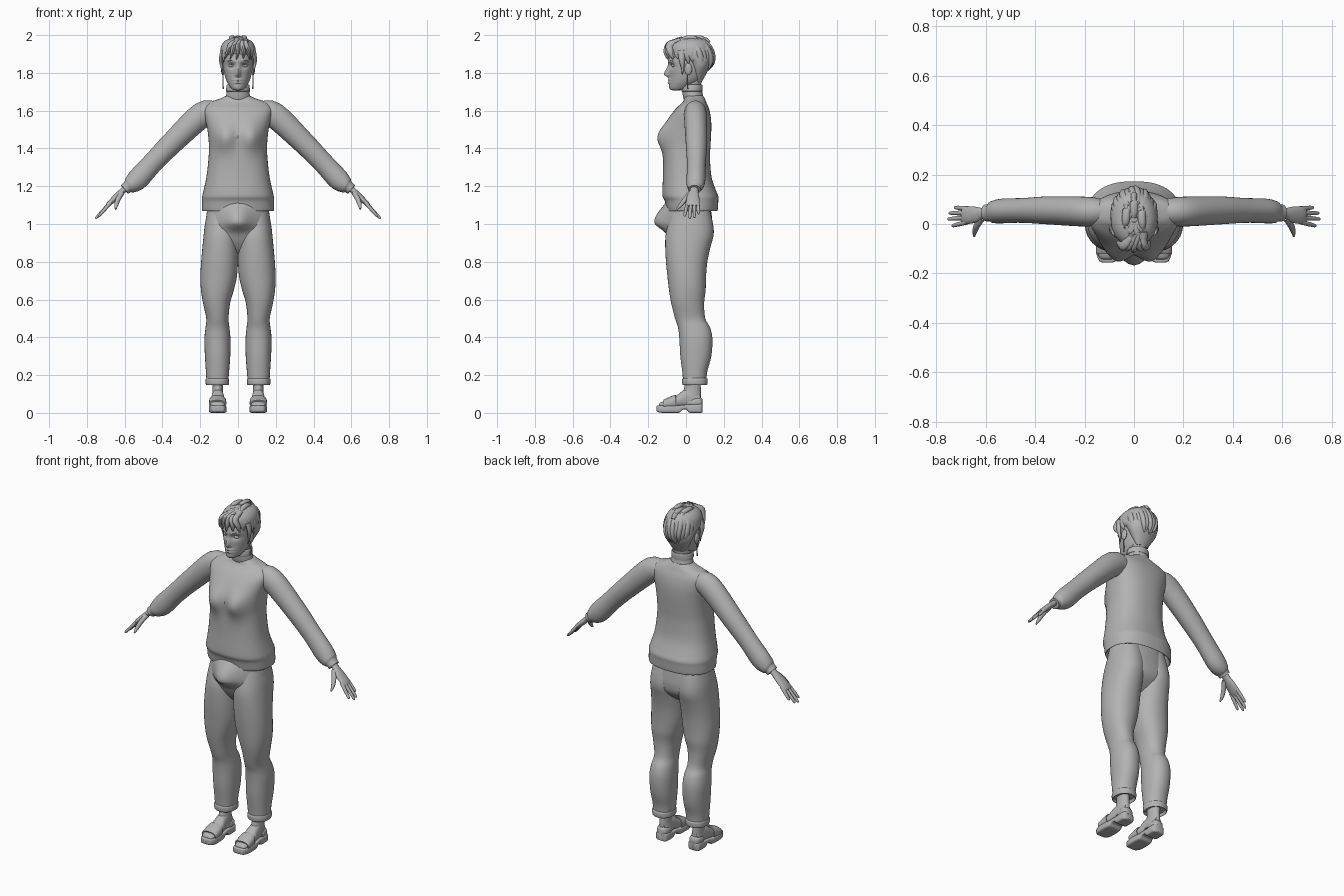
import bpy, bmesh, math, random
from mathutils import Vector

X, Y, Z = Vector((1, 0, 0)), Vector((0, 1, 0)), Vector((0, 0, 1))
grey = bpy.data.materials.new("plain grey")
grey.diffuse_color = (0.45, 0.45, 0.45, 1)


def gauss(d, s):
    return math.exp(-(d / s) ** 2)


def power(c, e):
    return math.copysign(abs(c) ** (2 / e), c)


def resample(pts, k):
    # Smooth spline through the given rows
    out = []
    for i in range(len(pts) - 1):
        p = [pts[max(i - 1, 0)], pts[i], pts[i + 1], pts[min(i + 2, len(pts) - 1)]]
        for j in range(k):
            t = j / k
            out.append([0.5 * (2 * b + (c - a) * t + (2 * a - 5 * b + 4 * c - d) * t * t
                               + (3 * b - a - 3 * c + d) * t ** 3) for a, b, c, d in zip(*p)])
    return out + [list(pts[-1])]


def finish(name, bm, mirror, angle=50):
    bmesh.ops.recalc_face_normals(bm, faces=bm.faces)
    me = bpy.data.meshes.new(name)
    bm.to_mesh(me)
    bm.free()
    me.materials.append(grey)
    ob = bpy.data.objects.new(name, me)
    bpy.context.collection.objects.link(ob)
    bpy.ops.object.select_all(action='DESELECT')
    ob.select_set(True)
    bpy.context.view_layer.objects.active = ob
    bpy.ops.object.shade_smooth_by_angle(angle=math.radians(angle))
    if mirror:
        ob.modifiers.new("mirror", 'MIRROR').use_mirror_merge = False
    return ob


def tube(name, pts, frame=None, n=32, k=4, e=2.0, mirror=False, deform=None):
    # Rows are x, y, z and two radii; rings follow the path or a fixed frame
    rows = resample(pts, k)
    bm = bmesh.new()
    rings = []
    for i, r in enumerate(rows):
        c = Vector(r[:3])
        if frame:
            a, b = frame
        else:
            t = (Vector(rows[min(i + 1, len(rows) - 1)][:3]) - Vector(rows[max(i - 1, 0)][:3])).normalized()
            ref = Y if abs(t.y) < 0.9 else X
            a = (ref - t * ref.dot(t)).normalized()
            b = t.cross(a)
        ring = []
        for j in range(n):
            w = 2 * math.pi * j / n
            v = c + a * max(r[3], .001) * power(math.cos(w), e) + b * max(r[4], .001) * power(math.sin(w), e)
            ring.append(bm.verts.new(deform(v) if deform else v))
        rings.append(ring)
    for p, q in zip(rings, rings[1:]):
        for j in range(n):
            bm.faces.new((p[j], p[(j + 1) % n], q[(j + 1) % n], q[j]))
    bm.faces.new(rings[0])
    bm.faces.new(rings[-1])
    return finish(name, bm, mirror)


def body(name, rows, **kw):
    # Horizontal rings: z, left x, right x, front y, back y
    pts = [((l + r) / 2, (f + b) / 2, z, (r - l) / 2, (b - f) / 2) for z, l, r, f, b in rows]
    return tube(name, pts, frame=(X, Y), **kw)


def centred(rows):
    return [(z, -w, w, f, b) for z, w, f, b in rows]


def ball(name, c, s, mirror=False):
    bm = bmesh.new()
    bmesh.ops.create_uvsphere(bm, u_segments=20, v_segments=12, radius=1)
    for v in bm.verts:
        v.co = Vector(c) + Vector((v.co.x * s[0], v.co.y * s[1], v.co.z * s[2]))
    return finish(name, bm, mirror)


# Sweater with bust and a turned-in hem
def bust(v):
    if v.y < 0.02:
        v.y -= 0.045 * gauss(abs(v.x) - .07, .06) * gauss(v.z - 1.455, .07)
    return v


body("sweater", centred([
    (1.13, .165, -.085, .145), (1.085, .175, -.09, .155), (1.07, .184, -.097, .163),
    (1.075, .19, -.102, .168), (1.12, .19, -.112, .171), (1.145, .19, -.124, .172),
    (1.18, .182, -.125, .158), (1.25, .167, -.122, .135), (1.35, .156, -.12, .127),
    (1.42, .154, -.114, .13), (1.50, .162, -.112, .134), (1.56, .175, -.09, .132),
    (1.61, .183, -.055, .122), (1.643, .155, -.02, .108), (1.662, .10, -.01, .1),
    (1.68, .06, -.005, .09)]), n=64, e=2.4, deform=bust)

# Rolled collar and neck
body("collar", centred([
    (1.66, .062, -.012, .088), (1.675, .064, -.016, .09), (1.70, .06, -.02, .086),
    (1.705, .063, -.024, .088), (1.73, .061, -.022, .088), (1.738, .056, -.016, .084),
    (1.725, .05, -.01, .078)]))
body("neck", centred([(1.68, .045, -.01, .075), (1.74, .046, -.015, .08), (1.80, .05, -.03, .09)]))

# Sleeves
tube("sleeve", [(.12, .05, 1.585, .05, .058), (.19, .05, 1.578, .06, .068), (.34, .055, 1.438, .057, .06),
                (.45, .055, 1.325, .05, .055), (.53, .053, 1.238, .05, .057), (.57, .048, 1.205, .045, .044),
                (.585, .046, 1.195, .036, .032), (.60, .045, 1.182, .034, .03)], mirror=True)

# Hands
tube("palm", [(.57, .044, 1.215, .022, .018), (.612, .043, 1.175, .022, .016), (.64, .038, 1.148, .032, .016),
              (.68, .036, 1.11, .036, .013), (.695, .036, 1.095, .032, .008)], n=20, mirror=True)
for label, y0, tip in (("index", .008, (.738, -.008, 1.04)), ("middle", .026, (.755, .02, 1.028)),
                       ("ring", .045, (.75, .044, 1.032)), ("little", .062, (.727, .067, 1.052))):
    a, b = Vector((.675, y0, 1.113)), Vector(tip)
    tube(label + "_finger", [(*a.lerp(b, t), r, r) for t, r in
                             ((0, .010), (.5, .0092), (.9, .007), (1, .002))], n=12, mirror=True)
tube("thumb", [(.615, .025, 1.165, .014, .014), (.635, -.005, 1.13, .013, .013),
               (.645, -.03, 1.098, .010, .010), (.647, -.05, 1.078, .004, .004)], n=12, mirror=True)


# Trousers: hips with a front bulge, two legs, turned-up cuffs
def bulge(v):
    if v.y < 0:
        v.y -= .068 * gauss(v.x, .075) * gauss(v.z - 1.01, .09 if v.z > 1.01 else .045)
    return v


body("trouser_hips", centred([
    (1.14, .15, -.08, .125), (1.09, .16, -.095, .13), (1.03, .17, -.10, .138), (.97, .175, -.098, .142),
    (.92, .165, -.09, .13), (.87, .12, -.06, .08), (.84, .05, -.03, .03)]), n=64, k=6, e=2.3, deform=bulge)
body("trouser_leg", [
    (1.10, .01, .155, -.07, .12), (1.0, .0, .175, -.095, .143), (.94, -.002, .182, -.108, .146),
    (.88, -.002, .188, -.11, .13), (.80, .0, .195, -.106, .113), (.72, .006, .199, -.098, .106),
    (.65, .022, .196, -.09, .104), (.58, .042, .185, -.078, .096), (.50, .05, .168, -.058, .102),
    (.45, .045, .172, -.042, .128), (.39, .04, .178, -.035, .14), (.30, .041, .175, -.03, .134),
    (.22, .047, .17, -.02, .113), (.17, .051, .167, -.015, .108)], n=40, e=2.2, mirror=True)
body("trouser_cuff", [
    (.185, .054, .166, -.012, .106), (.178, .048, .171, -.02, .114), (.155, .048, .171, -.02, .114),
    (.148, .053, .166, -.015, .109), (.165, .058, .161, -.01, .104)], e=2.2, mirror=True)

# Ankles, feet and platform sandals
body("ankle", [(.20, .078, .138, -.01, .078), (.14, .08, .135, -.008, .078), (.10, .078, .136, -.02, .08),
               (.05, .072, .138, -.03, .08)], n=24, mirror=True)


def along_foot(name, rows, e, n=28):
    # Upright rings: y, left x, right x, bottom z, top z
    tube(name, [((l + r) / 2, y, (b + t) / 2, (r - l) / 2, (t - b) / 2) for y, l, r, b, t in rows],
         frame=(X, Z), e=e, n=n, mirror=True)


along_foot("foot", [(-.143, .088, .125, .03, .045), (-.135, .075, .14, .028, .055), (-.10, .067, .15, .028, .068),
                    (-.05, .068, .146, .028, .092), (-.01, .073, .141, .028, .122), (.03, .077, .137, .028, .13),
                    (.075, .084, .13, .028, .10)], 2.2)
along_foot("sandal_sole", [(-.156, .09, .125, .015, .035), (-.15, .073, .14, .005, .04), (-.12, .062, .152, 0, .04),
                           (-.07, .061, .154, 0, .04), (-.035, .065, .15, .001, .04), (-.018, .067, .147, .016, .042),
                           (.004, .068, .145, .016, .044), (.018, .068, .145, .001, .045),
                           (.06, .068, .145, 0, .048), (.08, .072, .141, 0, .048), (.088, .085, .128, .004, .045)], 5)
along_foot("toe_strap", [(-.118, .064, .153, .02, .066), (-.115, .062, .154, .02, .072),
                         (-.06, .062, .153, .02, .095), (-.055, .066, .149, .02, .09)], 2.4)
along_foot("heel_counter", [(.03, .074, .14, .03, .075), (.04, .071, .142, .03, .08),
                            (.075, .075, .138, .03, .082), (.088, .09, .123, .035, .07)], 2.6)


# Head with nose, lips, brow and eye sockets shaped into the front
def features(v):
    if v.y < 0:
        x, z = abs(v.x), v.z
        v.y -= .028 * gauss(x, .012) * gauss(z - 1.792, .014 if z < 1.792 else .036)
        v.y += .014 * gauss(x - .034, .021) * gauss(z - 1.838, .015)
        v.y -= .005 * gauss(x - .036, .03) * gauss(z - 1.863, .01)
        v.y -= .009 * gauss(x, .024) * (gauss(z - 1.763, .006) + gauss(z - 1.749, .006))
    return v


body("head", centred([
    (1.708, .012, -.07, -.03), (1.712, .03, -.084, .0), (1.728, .044, -.09, .035), (1.755, .06, -.088, .075),
    (1.785, .07, -.088, .095), (1.82, .077, -.09, .105), (1.86, .08, -.094, .115), (1.90, .08, -.09, .12),
    (1.95, .062, -.06, .10), (1.975, .03, -.02, .06)]), n=96, k=8, deform=features)
ball("eyes", (.034, -.063, 1.838), (.017, .013, .009), True)
for z, dz in ((1.846, .004), (1.867, .004)):
    label = "eyelid" if z < 1.85 else "eyebrow"
    y = -.07 if z < 1.85 else -.082
    tube(label, [(.015, y - .006, z - dz, .002, .002), (.034, y - .004, z, .004, .003),
                 (.054, y + .012, z - dz, .002, .002)], n=8, mirror=True)
ball("ears", (.08, .012, 1.82), (.01, .02, .032), True)
tube("earring", [(.08, .008, 1.79, .003, .003), (.079, .008, 1.745, .003, .003),
                 (.079, .008, 1.715, .004, .004)], n=8, mirror=True)

# Short hair: a cap covered with swept locks
body("hair_cap", centred([
    (1.75, .035, .05, .082), (1.79, .062, .03, .105), (1.83, .084, .018, .125), (1.865, .092, -.01, .135),
    (1.895, .095, -.085, .138), (1.94, .09, -.09, .132), (1.97, .068, -.065, .11), (1.987, .03, -.02, .07)]), n=40)
random.seed(4)
count = 30
for i in range(count):
    az = 2 * math.pi * i / count
    back = (1 + math.sin(az)) / 2
    end = math.radians(80 + 42 * back + random.uniform(-9, 9))
    swirl = random.uniform(.25, .6) * (1 if math.cos(az) > -.3 else -1)
    lift = random.uniform(.97, 1.04)
    pts = []
    for j in range(6):
        t = j / 5
        phi, w = .12 + (end - .12) * t, az + swirl * (t - .6)
        s = lift * (1 - .12 * max(0, t - .75) * back)
        r = (.013, .019, .022, .021, .016, .003)[j]
        pts.append((.088 * s * math.sin(phi) * math.cos(w), .022 + .112 * s * math.sin(phi) * math.sin(w),
                    1.872 + .109 * s * math.cos(phi), r, r * .75))
    tube("hair_lock", pts, n=10, k=3)

# Loose fringe, side strands and raised crown tufts
for x in (-.055, -.03, .0, .03, .06):
    tube("fringe_lock", [(x * .3 + .02, -.03, 1.975, .014, .012), (x * .7, -.085, 1.95, .02, .014),
                         (x, -.103 + abs(x) * .35, 1.91, .016, .01),
                         (x * 1.15 - .008, -.098 + abs(x) * .5, 1.872, .002, .002)], n=10)
tube("side_strand", [(.082, -.025, 1.92, .02, .012), (.091, -.022, 1.87, .016, .01),
                     (.085, -.018, 1.825, .008, .006), (.08, -.02, 1.79, .002, .002)], n=10, mirror=True)
for x, y in ((-.03, .03), (.0, .06), (.03, .02)):
    tube("crown_tuft", [(x, y + .06, 1.955, .014, .012), (x, y + .03, 1.982, .016, .013),
                        (x * 1.1, y - .02, 1.985, .015, .012), (x * 1.3, y - .06, 1.965, .003, .003)], n=10)
